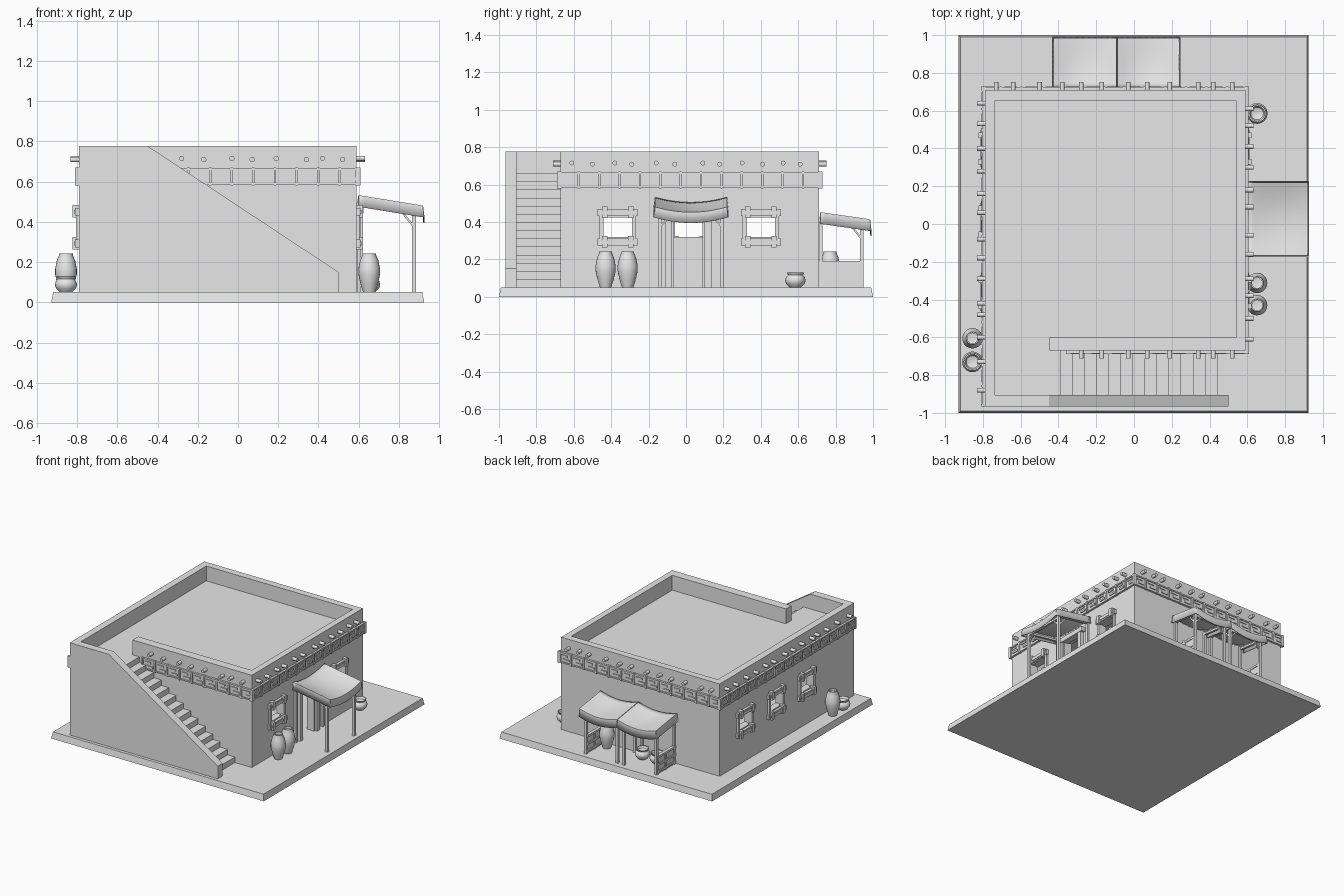
import bpy, bmesh, math
from mathutils import Matrix, Vector

cube = bpy.data.objects.get("Cube")
if cube:
    bpy.data.objects.remove(cube, do_unlink=True)

# One plain clay colour
clay = bpy.data.materials.new("pale_grey_clay")
clay.use_nodes = True
clay.diffuse_color = (0.8, 0.8, 0.8, 1)
for node in clay.node_tree.nodes:
    if node.type == 'BSDF_PRINCIPLED':
        node.inputs["Base Color"].default_value = clay.diffuse_color


def finish(name, bm, matrix=Matrix(), smooth=False):
    bmesh.ops.recalc_face_normals(bm, faces=bm.faces)
    mesh = bpy.data.meshes.new(name)
    bm.to_mesh(mesh)
    bm.free()
    mesh.materials.append(clay)
    if smooth:
        mesh.shade_smooth()
        mesh.set_sharp_from_angle(angle=math.radians(40))
    obj = bpy.data.objects.new(name, mesh)
    obj.matrix_world = matrix
    bpy.context.collection.objects.link(obj)
    return obj


def box(bm, xs, ys, zs):
    spans = (xs, ys, zs)
    mid = Vector([(a + b) / 2 for a, b in spans])
    size = [abs(b - a) for a, b in spans]
    matrix = Matrix.Translation(mid) @ Matrix.Diagonal((*size, 1))
    return bmesh.ops.create_cube(bm, size=1, matrix=matrix)["verts"]


def bar(bm, p, q, width):
    p, q = Vector(p), Vector(q)
    turn = (q - p).to_track_quat('Z', 'Y').to_matrix().to_4x4()
    scale = Matrix.Diagonal((width, width, (q - p).length, 1))
    bmesh.ops.create_cube(bm, size=1, matrix=Matrix.Translation((p + q) / 2) @ turn @ scale)


def prism(bm, profile, y0, y1):
    face = bm.faces.new([bm.verts.new((x, y0, z)) for x, z in profile])
    new = bmesh.ops.extrude_face_region(bm, geom=[face])["geom"]
    for v in new:
        if isinstance(v, bmesh.types.BMVert):
            v.co.y = y1


def combine(obj, bm, operation='DIFFERENCE'):
    tool = finish("cutter", bm)
    tool.hide_render = True
    mod = obj.modifiers.new("shape", 'BOOLEAN')
    mod.operation, mod.object, mod.solver = operation, tool, 'EXACT'
    bpy.context.view_layer.objects.active = obj
    bpy.ops.object.modifier_apply(modifier=mod.name)
    bpy.data.objects.remove(tool, do_unlink=True)


def cut_box(obj, xs, ys, zs):
    bm = bmesh.new()
    box(bm, xs, ys, zs)
    combine(obj, bm)


# Ground slab with slightly sloped sides
bm = bmesh.new()
for v in box(bm, (-.928, .925), (-1, 1), (0, .05)):
    if v.co.z > .01:
        v.co.x *= .99
        v.co.y *= .99
finish("ground_slab", bm)

# House: main block joined with the sloping stair wall
GROUND, ROOF, TOP = .05, .66, .777
bm = bmesh.new()
box(bm, (-.79, .59), (-.67, .71), (GROUND, TOP))
house = finish("house", bm)
bm = bmesh.new()
prism(bm, [(-.79, GROUND), (.5, GROUND), (.5, .15), (-.45, TOP), (-.79, TOP)], -.965, -.64)
combine(house, bm, 'UNION')

# Stair channel, roof well and hollow room
STEPS = 14
rise, run = (ROOF - GROUND) / STEPS, .064
path = [(-.5, 1), (-.5, ROOF)]
for i in range(STEPS):
    x = -.39 + run * i
    low = ROOF - rise * (i + 1) if i < STEPS - 1 else .04
    path += [(x, ROOF - rise * i), (x, low)]
path += [(.6, .04), (.6, 1)]
bm = bmesh.new()
prism(bm, path, -.905, -.67)
combine(house, bm)
cut_box(house, (-.735, .54), (-.6, .655), (ROOF, 1))
cut_box(house, (-.735, -.45), (-.905, -.5), (ROOF, 1))
cut_box(house, (-.735, .535), (-.6, .655), (.04, .6))

# Window and door openings
WINDOWS = (-.365, .015, .4)
DOOR = .0125
for y in WINDOWS:
    cut_box(house, (-1, -.6), (y - .08, y + .08), (.32, .425))
    if y != .015:
        cut_box(house, (.4, .8), (y - .08, y + .08), (.32, .425))
cut_box(house, (.4, .8), (DOOR - .088, DOOR + .088), (.04, .45))


# Wall frames: local x runs along the wall, local -y points outward
def wall(x, y, degrees):
    return Matrix.Translation((x, y, 0)) @ Matrix.Rotation(math.radians(degrees), 4, 'Z')


front, back = wall(0, -.67, 0), wall(0, .71, 180)
left, right = wall(.59, 0, 90), wall(-.79, 0, -90)


def frieze(name, matrix, u0, u1):
    bm = bmesh.new()
    box(bm, (u0, u1), (.005, -.01), (.583, .667))
    for z in (.583, .657):
        box(bm, (u0, u1), (.005, -.016), (z, z + .01))
    count = round((u1 - u0) / .11)
    step = (u1 - u0) / count
    for i in range(count):
        u = u0 + step * i
        box(bm, (u, u + .012), (.005, -.019), (.58, .67))
        for z, shift in ((.605, .01), (.635, -.006)):
            mid = u + step / 2 + .006 + shift
            box(bm, (mid - .026, mid + .026), (0, -.017), (z, z + .014))
    box(bm, (u1 - .012, u1), (.005, -.019), (.58, .67))
    finish(name, bm, matrix)


frieze("front_frieze", front, -.36, .608)
frieze("back_frieze", back, -.608, .808)
frieze("left_frieze", left, -.688, .728)
frieze("right_frieze", right, -.728, .965)


# Round roof beam ends poking through the walls
def beam_ends(name, matrix, places):
    bm = bmesh.new()
    for i, u in enumerate(places):
        spot = Matrix.Translation((u, -.012, .715 - .006 * (i % 2)))
        bmesh.ops.create_cone(bm, cap_ends=True, segments=10, radius1=.013, radius2=.013,
                              depth=.06, matrix=spot @ Matrix.Rotation(math.pi / 2, 4, 'X'))
    finish(name, bm, matrix, True)


xs = (-.73, -.64, -.5, -.38, -.28, -.17, -.03, .07, .19, .34, .42, .52)
beam_ends("front_beam_ends", front, xs[4:])
beam_ends("back_beam_ends", back, [-x for x in xs])
beam_ends("left_beam_ends", left,
          (-.61, -.5, -.38, -.29, -.16, -.06, .09, .18, .3, .41, .52, .61))
beam_ends("right_beam_ends", right,
          (-.64, -.53, -.4, -.28, -.16, -.06, .08, .18, .29, .42, .48, .6, .73, .88))


# Timber window frames
def window_frame(name, matrix, u):
    bm = bmesh.new()
    for z0, z1 in ((.425, .475), (.267, .317)):
        box(bm, (u - .107, u + .107), (.01, -.02), (z0 + .006, z1 - .006))
        box(bm, (u - .095, u + .095), (.01, -.024), (z0 + .016, z1 - .016))
        for side in (-.07, .07):
            box(bm, (u + side - .014, u + side + .014), (.01, -.032), (z0 - .004, z1 + .008))
    for side in (-.086, .086):
        box(bm, (u + side - .011, u + side + .011), (.03, -.014), (.3, .44))
    finish(name, bm, matrix)


for i, y in enumerate(WINDOWS):
    window_frame(f"right_window_frame_{i}", right, -y)
    if y != .015:
        window_frame(f"left_window_frame_{i}", left, y)

# Door frame
bm = bmesh.new()
for side in (-1, 1):
    u = DOOR + side * .105
    box(bm, (u - .018, u + .018), (.02, -.03), (GROUND, .46))
    u = DOOR + side * .082
    box(bm, (u - .006, u + .006), (.05, -.012), (GROUND, .45))
box(bm, (DOOR - .14, DOOR + .14), (.02, -.034), (.44, .475))
finish("door_frame", bm, left)


# Sagging cloth awning with hanging edges, on a timber frame
def awning(name, matrix, u0, u1, depth, z_in, z_out, drop):
    bm = bmesh.new()
    n = 10
    rows = []
    for j in range(n + 2):
        t = min(j / n, 1)
        row = []
        for i in range(-1, n + 2):
            s = min(max(i / n, 0), 1)
            hang = i in (-1, n + 1) or j == n + 1
            z = z_in + (z_out - z_in) * t - .15 * s * (1 - s) * (.75 + .25 * math.sin(math.pi * t))
            flare = .006 if i == n + 1 else -.006 if i == -1 else 0
            out = depth * t + (.006 if j == n + 1 else 0)
            row.append(bm.verts.new((u0 + (u1 - u0) * s + flare, -.008 - out, z - drop * hang)))
        rows.append(row)
    for a, b in zip(rows, rows[1:]):
        for k in range(len(a) - 1):
            bm.faces.new((a[k], a[k + 1], b[k + 1], b[k]))
    cloth = finish(name + "_cloth", bm, matrix, True)
    thick = cloth.modifiers.new("thickness", 'SOLIDIFY')
    thick.thickness, thick.offset = .006, 0

    bm = bmesh.new()
    y, under = -depth + .035, z_out - .045
    a, b = u0 + .025, u1 - .025
    for u, inward in ((a, 1), (b, -1)):
        bar(bm, (u, y, GROUND), (u, y, z_out - .005), .02)
        bar(bm, (u, 0, z_in - .04), (u, y, under + .015), .016)
        bar(bm, (u, y, under - .06), (u + inward * .055, y, under), .01)
        bar(bm, (u, y, under - .06), (u, y + .055, under + .01), .01)
        bar(bm, (u, -.012, GROUND), (u, -.012, z_in - .02), .018)
    bar(bm, (a, y, under), (b, y, under), .016)
    finish(name + "_frame", bm, matrix)


awning("door_awning", left, -.165, .218, .32, .53, .478, .055)
awning("stall_awning_a", back, -.238, .086, .265, .45, .412, .06)
awning("stall_awning_b", back, .094, .425, .265, .45, .412, .06)

# Low framed panels closing the stall ends
for i, u in enumerate((-.215, .4)):
    bm = bmesh.new()
    box(bm, (u - .006, u + .006), (0, -.23), (GROUND, .18))
    for z in (.06, .115, .175):
        box(bm, (u - .012, u + .012), (0, -.235), (z, z + .016))
    for y in (-.01, -.12, -.22):
        box(bm, (u - .012, u + .012), (y, y - .016), (GROUND, .19))
    finish(f"stall_panel_{i}", bm, back)

# Turned clay pots
TALL = ((0, 0), (.03, 0), (.043, .04), (.054, .09), (.054, .115), (.045, .16),
        (.034, .185), (.034, .193), (.027, .193), (.027, .175), (0, .17))
SHORT = ((0, 0), (.03, 0), (.05, .02), (.055, .038), (.05, .055), (.04, .066),
         (.047, .08), (.04, .08), (.033, .064), (0, .05))


def pot(name, profile, x, y):
    bm = bmesh.new()
    verts = [bm.verts.new((r, 0, z)) for r, z in profile]
    edges = [bm.edges.new(pair) for pair in zip(verts, verts[1:])]
    bmesh.ops.spin(bm, geom=verts + edges, axis=(0, 0, 1), cent=(0, 0, 0),
                   angle=math.tau, steps=20)
    bmesh.ops.remove_doubles(bm, verts=bm.verts, dist=.0002)
    finish(name, bm, Matrix.Translation((x, y, GROUND)), True)


for i, (x, y) in enumerate(((.652, -.43), (.652, -.312), (-.855, -.605), (.15, .77))):
    pot(f"tall_jar_{i}", TALL, x, y)
for i, (x, y) in enumerate(((.652, .585), (-.855, -.73), (-.165, .775), (-.29, .775))):
    pot(f"round_pot_{i}", SHORT, x, y)
